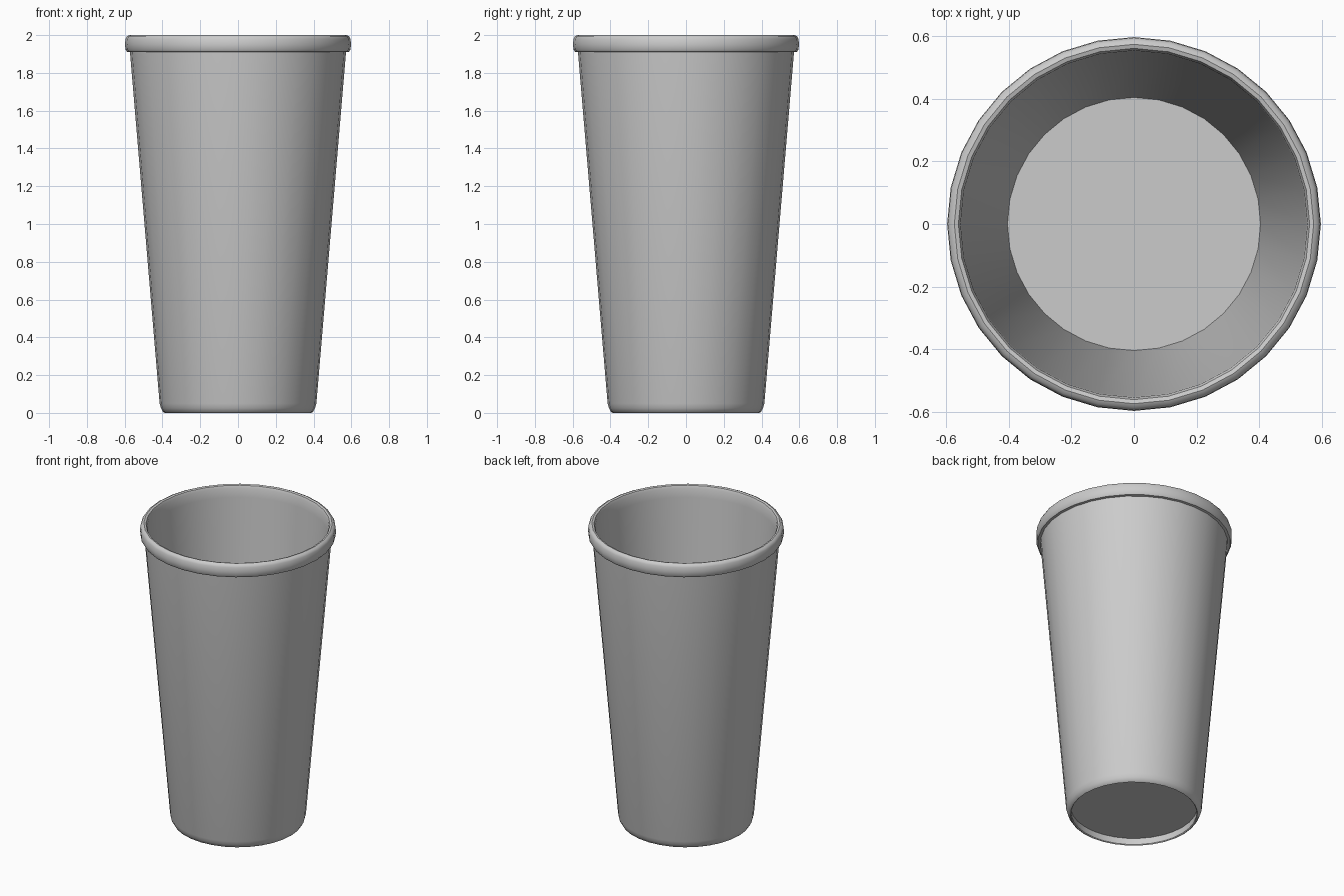
import bpy, bmesh, math
from mathutils import Matrix

cube = bpy.data.objects.get("Cube")
if cube:
    bpy.data.objects.remove(cube, do_unlink=True)

SIDES = 32

grey = bpy.data.materials.new("plain grey")
grey.use_nodes = True
colour = (0.6, 0.6, 0.6, 1)
grey.diffuse_color = colour
grey.node_tree.nodes["Principled BSDF"].inputs["Base Color"].default_value = colour


def lathe(name, profile):
    """Spin a radius/height profile around the z axis."""
    bm = bmesh.new()
    rings = []
    for radius, height in profile:
        if radius == 0:
            rings.append([bm.verts.new((0, 0, height))] * SIDES)
            continue
        ring = []
        for i in range(SIDES):
            a = math.tau * i / SIDES
            ring.append(bm.verts.new((radius * math.cos(a), radius * math.sin(a), height)))
        rings.append(ring)
    for low, high in zip(rings, rings[1:]):
        for i in range(SIDES):
            j = (i + 1) % SIDES
            corners = dict.fromkeys((low[i], low[j], high[j], high[i]))
            bm.faces.new(list(corners))
    bmesh.ops.recalc_face_normals(bm, faces=bm.faces[:])
    mesh = bpy.data.meshes.new(name)
    bm.to_mesh(mesh)
    bm.free()
    mesh.materials.append(grey)
    obj = bpy.data.objects.new(name, mesh)
    bpy.context.collection.objects.link(obj)
    bpy.ops.object.select_all(action='DESELECT')
    obj.select_set(True)
    bpy.context.view_layer.objects.active = obj
    bpy.ops.object.shade_smooth_by_angle(angle=math.radians(40))
    return obj


# One closed skin: recessed base, foot, tapered wall, rolled lip, inside, floor
lathe("cup", [
    (0, 0.05), (0.387, 0.05),                       # recessed underside
    (0.383, 0.005), (0.388, 0), (0.397, 0.005),     # foot ring
    (0.408, 0.025), (0.415, 0.05),                  # rounded lower edge
    (0.572, 1.91),                                  # tapered outer wall
    (0.588, 1.912), (0.596, 1.925), (0.598, 1.95),  # rolled lip
    (0.596, 1.98), (0.588, 1.994), (0.575, 2.0),
    (0.562, 1.996), (0.555, 1.98), (0.552, 1.92),
    (0.405, 0.06), (0, 0.06),                       # inner wall and floor
])
